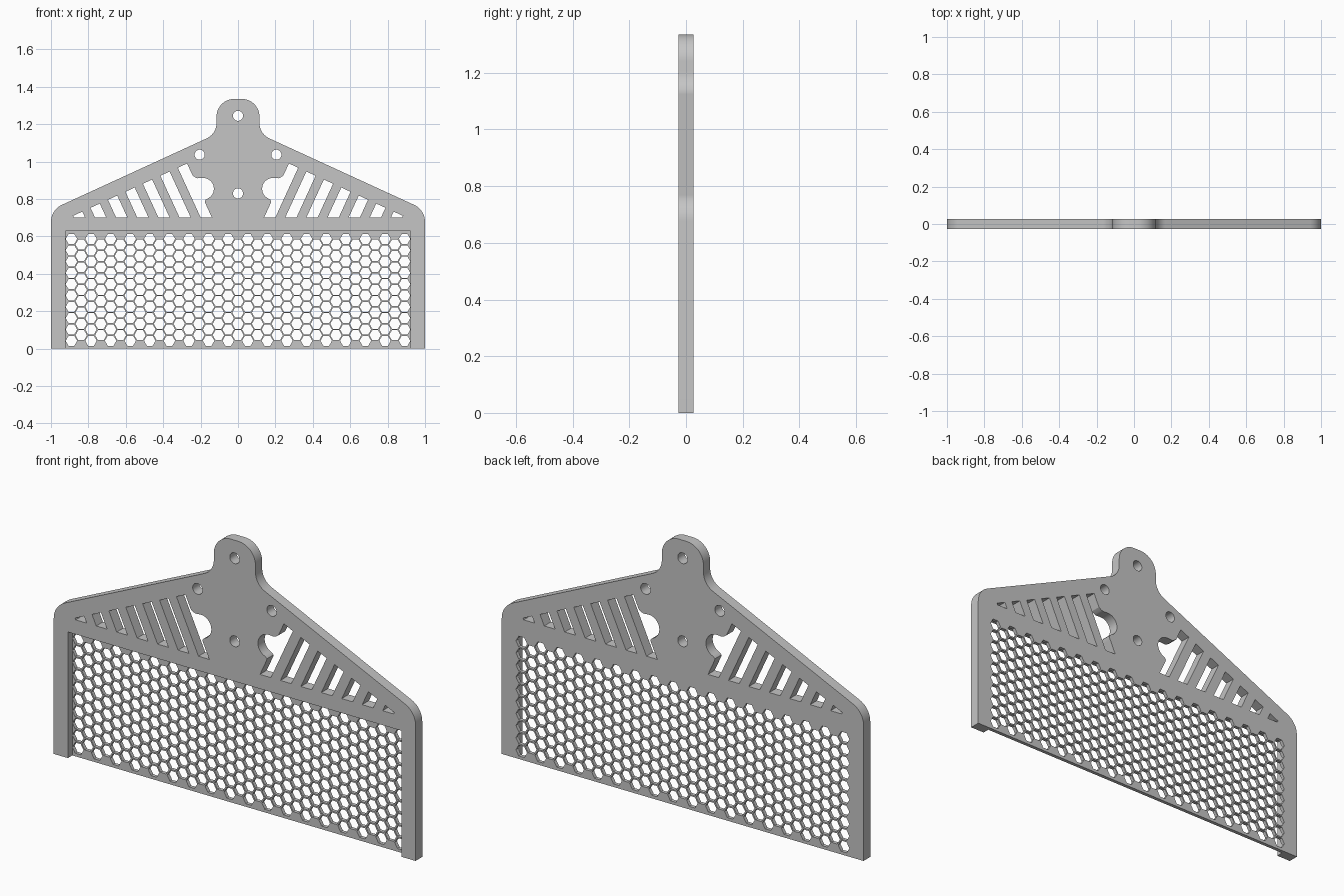
import bpy
import bmesh
from math import sin, cos, pi, radians, tan, sqrt
from mathutils import Vector

cube = bpy.data.objects.get("Cube")
if cube:
    bpy.data.objects.remove(cube, do_unlink=True)

GREY = (0.56, 0.56, 0.56, 1)
mat = bpy.data.materials.new("plain grey")
mat.use_nodes = True
mat.diffuse_color = GREY
mat.node_tree.nodes["Principled BSDF"].inputs["Base Color"].default_value = GREY

HALF = 0.0265            # half thickness of the frame
PANEL = 0.018            # thickness of the mesh panel
OPEN_X, OPEN_Z = 0.922, 0.63
SLOPE = 0.459            # roof slope, also the lean of the slots
EAVE = 0.742


def arc(x, z, r, start, end, n):
    angles = [radians(start + (end - start) * i / n) for i in range(n + 1)]
    return [(x + r * cos(a), z + r * sin(a)) for a in angles]


def circle(x, z, r, n=32):
    return arc(x, z, r, 0, 360, n)[:-1]


def mirrored(points):
    return [(-x, z) for x, z in reversed(points)]


def fillet(prev, corner, nxt, r, n=10):
    """Round one corner of a path with a tangent arc."""
    p, c, q = Vector(prev), Vector(corner), Vector(nxt)
    a, b = (p - c).normalized(), (q - c).normalized()
    half = a.angle(b) / 2
    centre = c + (a + b).normalized() * r / sin(half)
    u = c + a * r / tan(half) - centre
    v = c + b * r / tan(half) - centre
    sweep = pi - 2 * half
    return [tuple(centre + (u * sin(sweep * (1 - i / n)) + v * sin(sweep * i / n)) / sin(sweep))
            for i in range(n + 1)]


def plate(name, loops, y_front, y_back):
    """Extrude a filled outline with holes into an upright plate."""
    curve = bpy.data.curves.new(name, "CURVE")
    curve.dimensions = "2D"
    curve.fill_mode = "BOTH"
    curve.extrude = (y_back - y_front) / 2
    for loop in loops:
        spline = curve.splines.new("POLY")
        spline.points.add(len(loop) - 1)
        for point, (x, z) in zip(spline.points, loop):
            point.co = (x, z, 0, 1)
        spline.use_cyclic_u = True
    obj = bpy.data.objects.new(name, curve)
    bpy.context.collection.objects.link(obj)
    obj.location.y = (y_front + y_back) / 2
    obj.rotation_euler.x = pi / 2
    bpy.ops.object.select_all(action="DESELECT")
    obj.select_set(True)
    bpy.context.view_layer.objects.active = obj
    bpy.ops.object.convert(target="MESH")
    obj = bpy.context.object
    bpy.ops.object.transform_apply(location=True, rotation=True, scale=True)
    bm = bmesh.new()
    bm.from_mesh(obj.data)
    bmesh.ops.remove_doubles(bm, verts=bm.verts, dist=1e-5)
    bmesh.ops.recalc_face_normals(bm, faces=bm.faces)
    bm.to_mesh(obj.data)
    bm.free()
    obj.data.materials.clear()
    obj.data.materials.append(mat)
    bpy.ops.object.shade_smooth_by_angle(angle=radians(30))


# Frame outline: right half with rounded shoulder, neck and hanging tab
tab_x, top = 0.115, 1.335
foot, shoulder = (1, 0), (1, EAVE)
neck, tab = (tab_x, EAVE + (1 - tab_x) * SLOPE), (tab_x, top)
right = [(OPEN_X, OPEN_Z), (OPEN_X, 0), foot]
right += fillet(foot, shoulder, neck, 0.1)
right += fillet(shoulder, neck, tab, 0.09)
right += fillet(neck, tab, (-tab_x, top), 0.095, 16)
loops = [right + mirrored(right)]

# Round holes
loops += [circle(0, 1.245, 0.027), circle(0, 0.83, 0.027)]
loops += [circle(s * 0.205, 1.037, 0.027) for s in (-1, 1)]

# Slanted slots, cut off along a line parallel to the roof
SILL, PITCH, WIDTH, FIRST = 0.702, 0.113, 0.06, 0.14
LIMIT = EAVE - 0.086


def slot_top(x):
    """Where a slot edge starting at x on the sill meets the upper line."""
    rise = (LIMIT + (1 - x) * SLOPE - SILL) / (1 + SLOPE ** 2)
    return (x + rise * SLOPE, SILL + rise)


def on_edge(z):
    return (FIRST + (z - SILL) * SLOPE, z)


for k in range(7):
    x0 = FIRST + k * PITCH
    x1 = min(x0 + WIDTH, 1 - (SILL - LIMIT) / SLOPE - 0.002)
    slot = [slot_top(x0), slot_top(x1), (x1, SILL), (x0, SILL)]
    if k == 0:
        # Innermost slot opens into a round bulb
        slot += [on_edge(0.77), on_edge(0.782), (0.178, 0.79), (0.172, 0.797)]
        slot += arc(0.187, 0.855, 0.058, 245, 90, 18)
        slot += [(0.215, 0.911), (0.226, 0.914), on_edge(0.925)]
    loops += [slot, mirrored(slot)]

plate("frame", loops, -HALF, HALF)

# Honeycomb panel, set flush with the back of the frame
D, R = 0.0605, 0.0308
cells = [[(-OPEN_X, 0), (OPEN_X, 0), (OPEN_X, OPEN_Z), (-OPEN_X, OPEN_Z)]]
for col in range(-17, 18):
    inset = 1 - col % 2      # every second column is shifted by half a cell
    for row in range(10 - inset):
        z = 0.042 + (row + inset / 2) * D
        cells.append(circle(col * D * sqrt(3) / 2, z, R, 6))
plate("honeycomb_panel", cells, HALF - PANEL, HALF)
